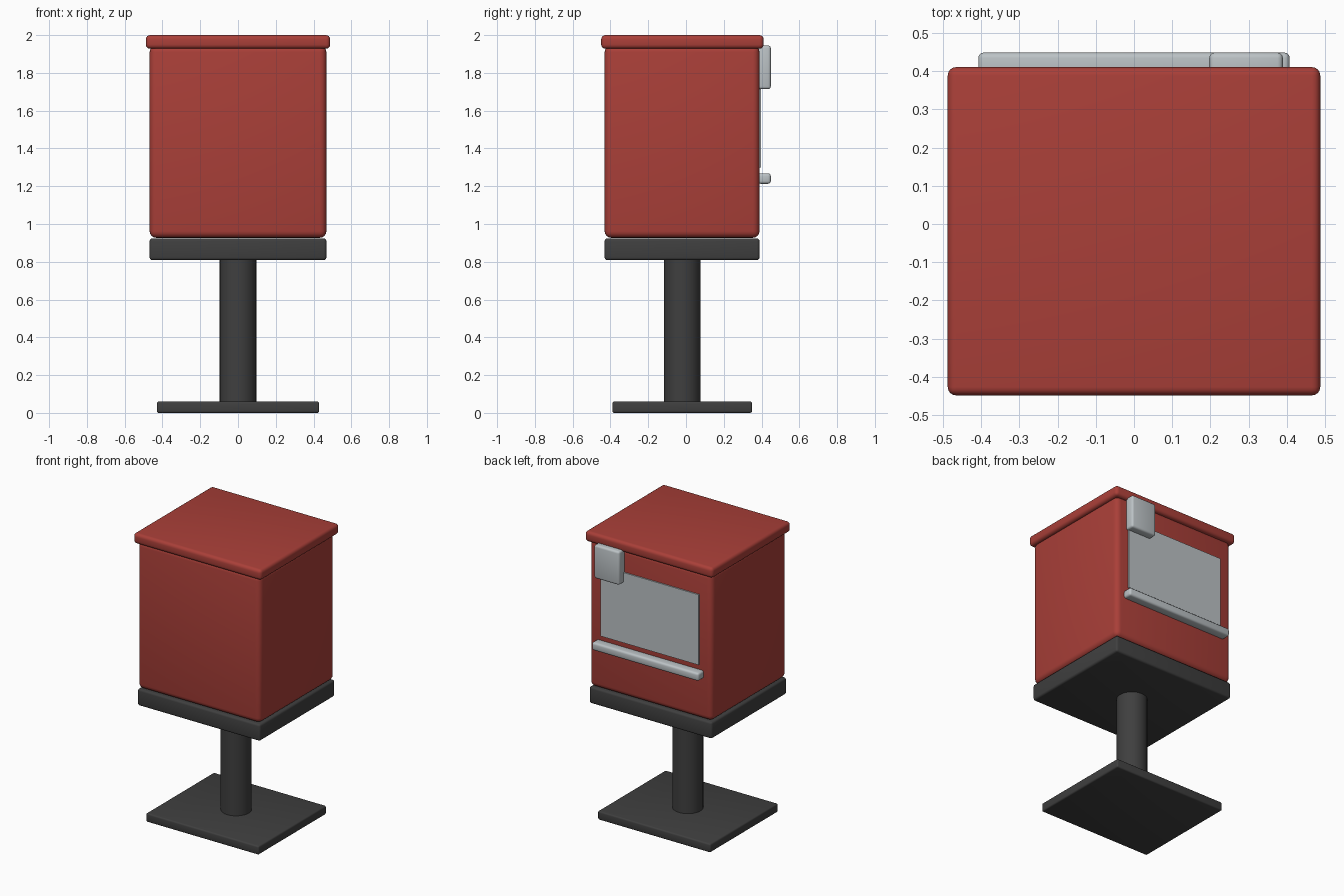
import bpy
import bmesh
import math

default = bpy.data.objects.get("Cube")
if default:
    bpy.data.objects.remove(default, do_unlink=True)


def material(name, rgb, roughness=0.5):
    m = bpy.data.materials.new(name)
    m.use_nodes = True
    m.diffuse_color = (*rgb, 1)
    node = m.node_tree.nodes["Principled BSDF"]
    node.inputs["Base Color"].default_value = (*rgb, 1)
    node.inputs["Roughness"].default_value = roughness
    return m


RED = material("red paint", (0.40, 0.05, 0.04))
DARK = material("dark grey metal", (0.05, 0.05, 0.05))
SILVER = material("light grey metal", (0.50, 0.54, 0.56))


def finish(bm, name, mat):
    mesh = bpy.data.meshes.new(name)
    bm.to_mesh(mesh)
    bm.free()
    mesh.materials.append(mat)
    obj = bpy.data.objects.new(name, mesh)
    bpy.context.collection.objects.link(obj)
    bpy.ops.object.select_all(action="DESELECT")
    obj.select_set(True)
    bpy.context.view_layer.objects.active = obj
    bpy.ops.object.shade_smooth_by_angle(angle=math.radians(35))
    return obj


def box(name, mat, x, y, z, radius, segments=3):
    """Rounded box filling the given (low, high) ranges."""
    bm = bmesh.new()
    bmesh.ops.create_cube(bm, size=1)
    for v in bm.verts:
        v.co = [r[0] + (c + 0.5) * (r[1] - r[0]) for c, r in zip(v.co, (x, y, z))]
    if radius:
        bmesh.ops.bevel(bm, geom=bm.edges[:], offset=radius, segments=segments,
                        profile=0.5, affect="EDGES")
    return finish(bm, name, mat)


def cylinder(name, mat, radius, y, z):
    bm = bmesh.new()
    bmesh.ops.create_cone(bm, cap_ends=True, segments=32, radius1=radius,
                          radius2=radius, depth=z[1] - z[0])
    bmesh.ops.translate(bm, verts=bm.verts, vec=(0, y, sum(z) / 2))
    return finish(bm, name, mat)


# Stand
box("base_plate", DARK, (-0.43, 0.43), (-0.39, 0.35), (0, 0.06), 0.01)
cylinder("post", DARK, 0.097, -0.02, (0.001, 0.83))
box("support_tray", DARK, (-0.468, 0.468), (-0.431, 0.389), (0.809, 0.924), 0.014)

# Cabinet and overhanging lid
box("cabinet", RED, (-0.468, 0.468), (-0.431, 0.389), (0.927, 1.945), 0.035, 4)
box("lid", RED, (-0.488, 0.488), (-0.449, 0.411), (1.928, 2.0), 0.022, 4)

# Fittings on the back
box("back_panel", SILVER, (-0.375, 0.375), (0.38, 0.398), (1.30, 1.785), 0)
box("back_ledge", SILVER, (-0.408, 0.408), (0.38, 0.449), (1.213, 1.268), 0.014)
box("latch_box", SILVER, (0.197, 0.39), (0.38, 0.449), (1.714, 1.945), 0.014)
